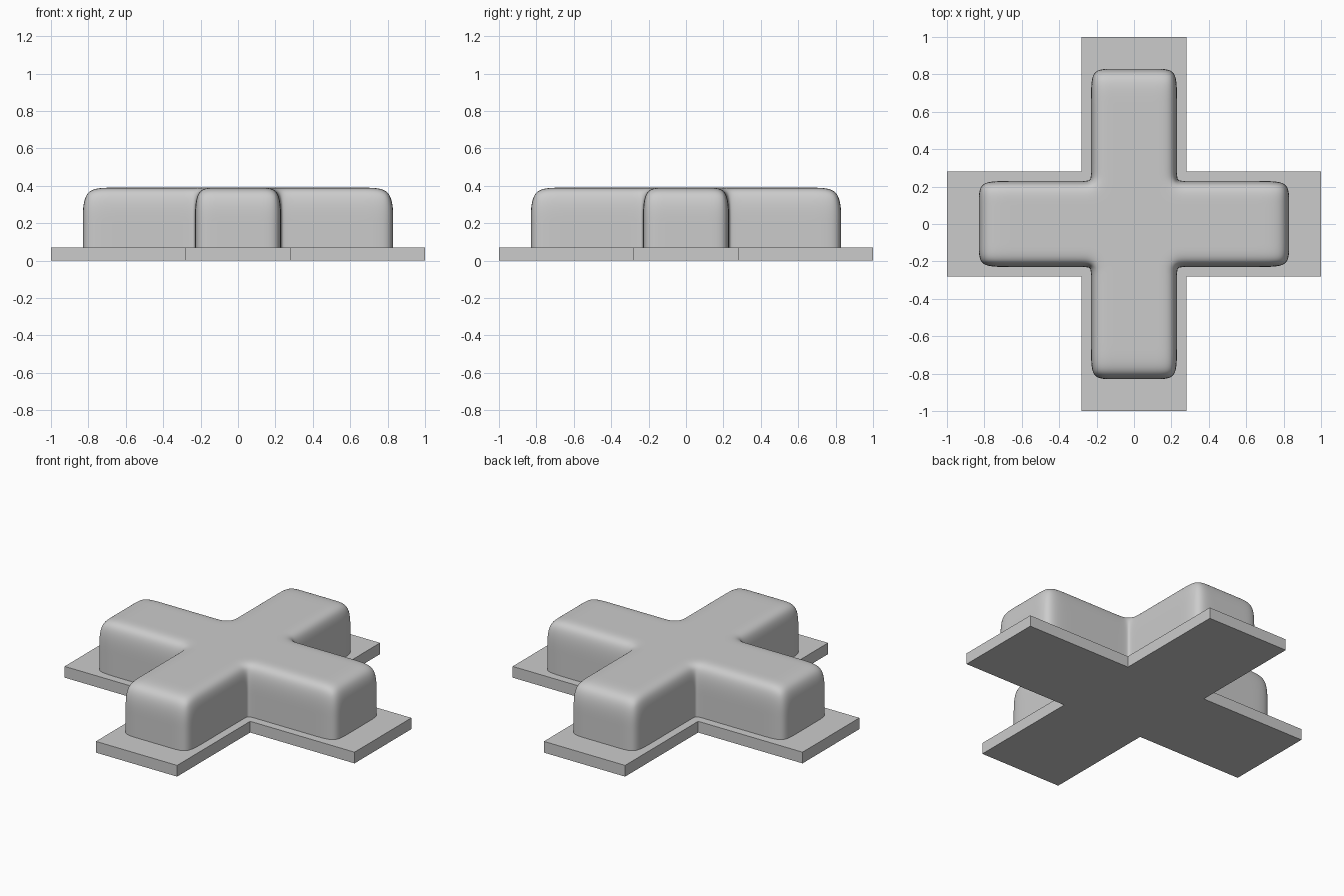
import bpy
import bmesh

cube = bpy.data.objects.get("Cube")
if cube:
    bpy.data.objects.remove(cube, do_unlink=True)

grey = bpy.data.materials.new("plain_grey")
grey.use_nodes = True
colour = (0.6, 0.6, 0.6, 1)
grey.diffuse_color = colour
grey.node_tree.nodes["Principled BSDF"].inputs["Base Color"].default_value = colour


def cross_prism(name, steps, arm, levels, closed):
    """Plus-shaped grid on the first level, walls extruded through the others."""
    coords = [-s for s in reversed(steps)] + steps
    bm = bmesh.new()
    verts = {}

    def corner(x, y):
        if (x, y) not in verts:
            verts[x, y] = bm.verts.new((x, y, levels[0]))
        return verts[x, y]

    for x0, x1 in zip(coords, coords[1:]):
        for y0, y1 in zip(coords, coords[1:]):
            if min(abs(x0 + x1), abs(y0 + y1)) / 2 < arm:
                bm.faces.new([corner(x0, y0), corner(x1, y0),
                              corner(x1, y1), corner(x0, y1)])

    rim = [e for e in bm.edges if e.is_boundary]
    for z in levels[1:]:
        new = bmesh.ops.extrude_edge_only(bm, edges=rim)["geom"]
        for v in new:
            if isinstance(v, bmesh.types.BMVert):
                v.co.z = z
        rim = [e for e in new if isinstance(e, bmesh.types.BMEdge)
               and all(abs(v.co.z - z) < 1e-5 for v in e.verts)]
    if closed:
        bmesh.ops.contextual_create(bm, geom=rim)
    bmesh.ops.recalc_face_normals(bm, faces=bm.faces[:])

    mesh = bpy.data.meshes.new(name)
    bm.to_mesh(mesh)
    bm.free()
    mesh.materials.append(grey)
    obj = bpy.data.objects.new(name, mesh)
    bpy.context.collection.objects.link(obj)
    return obj


# Flat sharp-edged plate
cross_prism("base_plate", [0.28, 1.0], 0.28, [0.07, 0], True)

# Soft cushion-like cross, sunk slightly into the plate
body = cross_prism("rounded_cross", [0.12, 0.23, 0.27, 0.68, 0.83], 0.23,
                   [0.39, 0.19, 0.07, 0.03], False)
body.data.shade_smooth()
subdivision = body.modifiers.new("rounding", "SUBSURF")
subdivision.levels = subdivision.render_levels = 4
